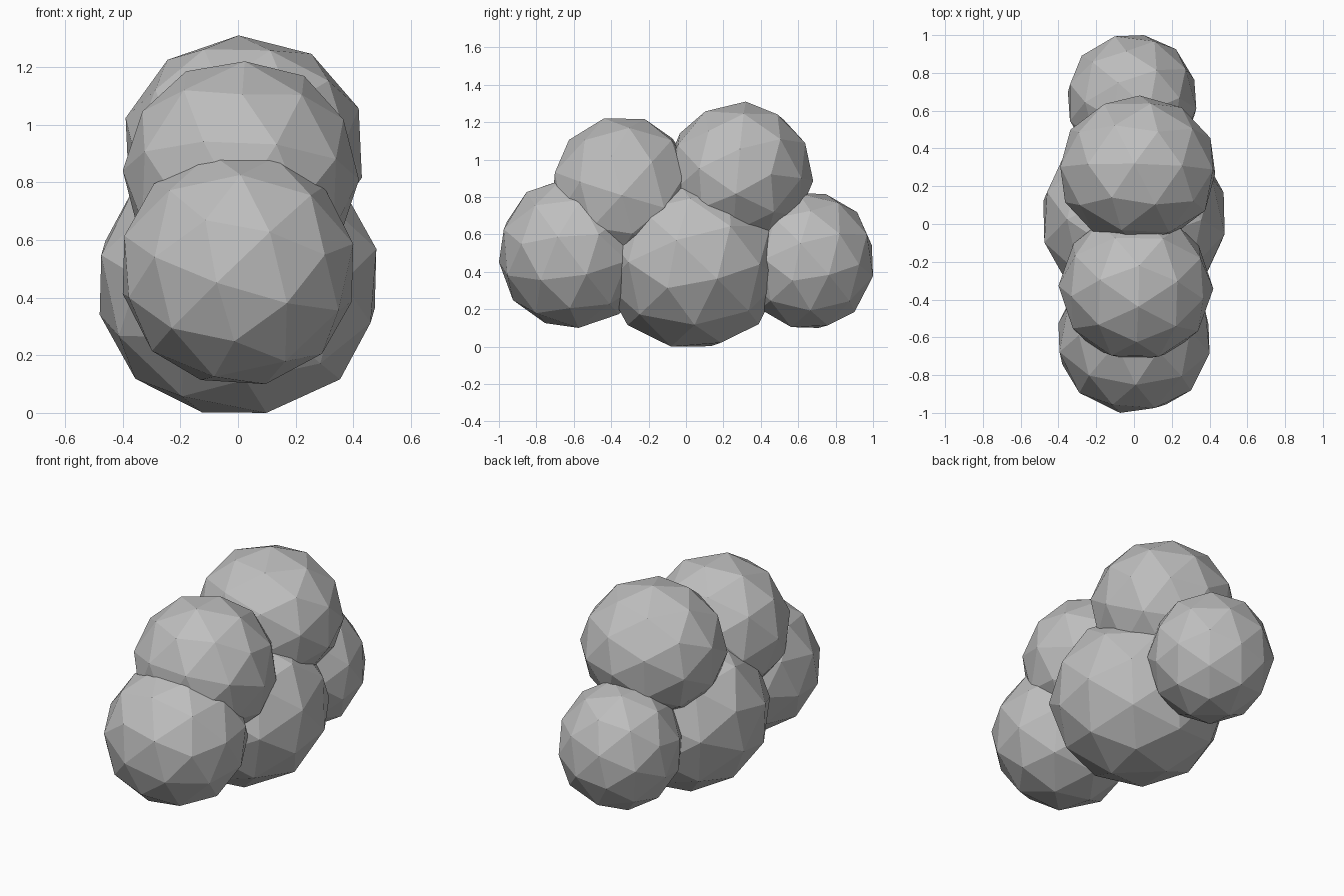
import bpy
import bmesh
from mathutils import Vector, Euler

if "Cube" in bpy.data.objects:
    bpy.data.objects.remove(bpy.data.objects["Cube"])

grey = bpy.data.materials.new("mid grey")
grey.diffuse_color = (0.52, 0.52, 0.52, 1.0)
grey.use_nodes = True
grey.node_tree.nodes["Principled BSDF"].inputs["Base Color"].default_value = grey.diffuse_color


def lump(name, low, high, turn):
    """Flat-faced ball, turned at an angle and fitted between two corners."""
    low, high = Vector(low), Vector(high)
    bm = bmesh.new()
    bmesh.ops.create_icosphere(bm, subdivisions=2, radius=1.0)
    bmesh.ops.rotate(bm, verts=bm.verts, cent=(0, 0, 0),
                     matrix=Euler(turn).to_matrix())
    for axis in range(3):
        values = [v.co[axis] for v in bm.verts]
        lo, hi = min(values), max(values)
        for v in bm.verts:
            t = (v.co[axis] - lo) / (hi - lo)
            v.co[axis] = low[axis] + t * (high[axis] - low[axis])
    centre = (low + high) / 2
    bmesh.ops.translate(bm, verts=bm.verts, vec=-centre)
    mesh = bpy.data.meshes.new(name)
    bm.to_mesh(mesh)
    bm.free()
    mesh.materials.append(grey)
    obj = bpy.data.objects.new(name, mesh)
    obj.location = centre
    bpy.context.collection.objects.link(obj)


# bottom row of lumps, front to back
lump("front_lump", (-0.40, -1.0, 0.10), (0.40, -0.21, 0.90), (0.3, 0.2, 0.5))
lump("middle_lump", (-0.48, -0.44, 0.0), (0.48, 0.51, 0.91), (0.7, 0.4, 1.1))
lump("back_lump", (-0.35, 0.31, 0.10), (0.33, 1.0, 0.82), (1.2, 0.5, 0.2))
# two lumps resting on top
lump("upper_front_lump", (-0.40, -0.72, 0.43), (0.42, 0.05, 1.22), (0.5, 1.0, 0.4))
lump("upper_back_lump", (-0.39, -0.11, 0.53), (0.43, 0.68, 1.31), (0.9, 0.3, 0.8))
